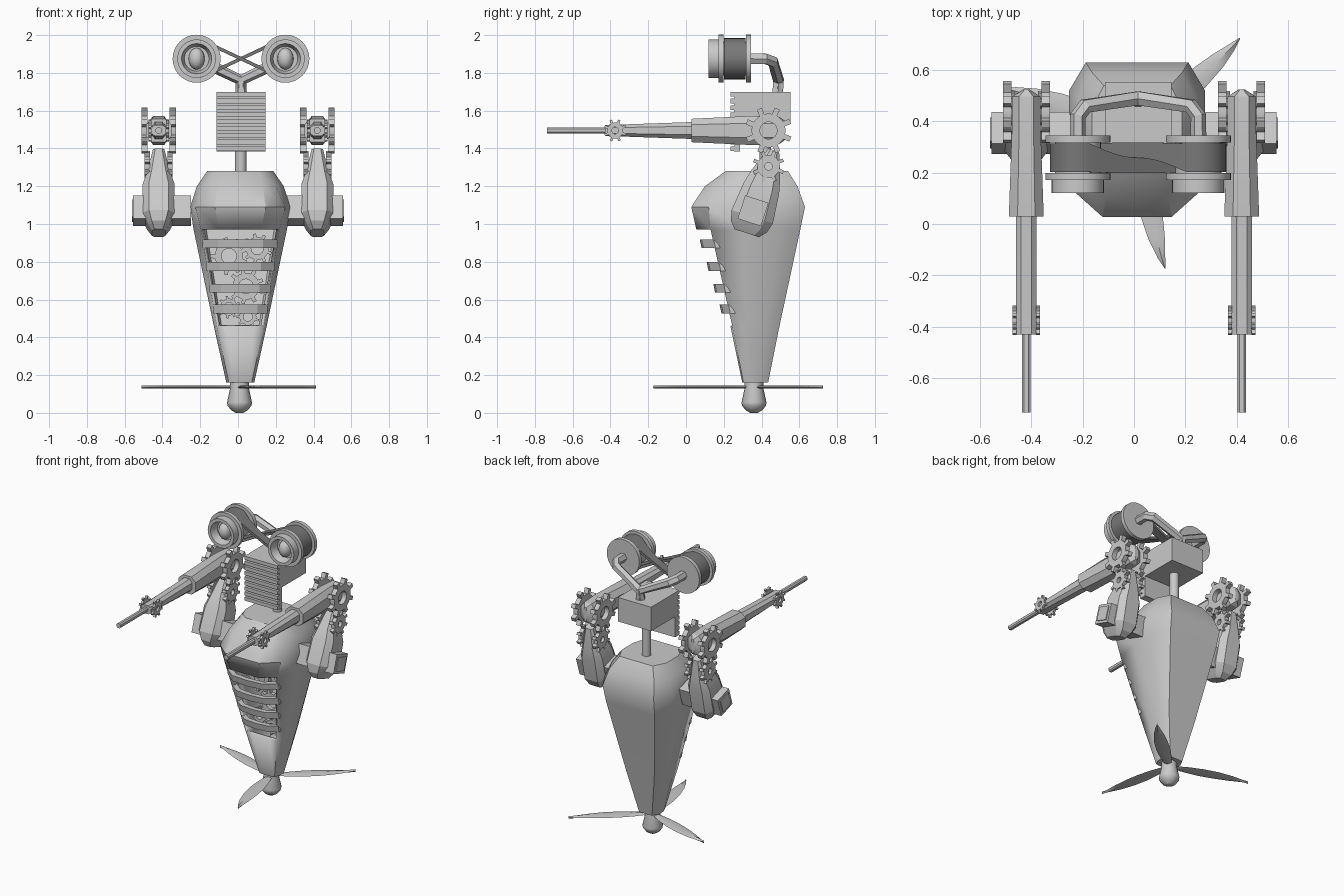
import bpy, bmesh, math
from mathutils import Vector, Matrix

if "Cube" in bpy.data.objects:
    bpy.data.objects.remove(bpy.data.objects["Cube"])


def colour(name, v):
    m = bpy.data.materials.new(name)
    m.diffuse_color = (v, v, v, 1)
    m.use_nodes = True
    m.node_tree.nodes["Principled BSDF"].inputs["Base Color"].default_value = m.diffuse_color
    return m


GREY = colour("plain_grey", 0.59)
DARK = colour("dark_rubber", 0.19)
CX = 0.012  # slight sideways offset of body and head


def finish(name, bm, smooth=30, mat=GREY):
    bmesh.ops.recalc_face_normals(bm, faces=bm.faces)
    me = bpy.data.meshes.new(name)
    bm.to_mesh(me)
    bm.free()
    me.materials.append(mat)
    ob = bpy.data.objects.new(name, me)
    bpy.context.collection.objects.link(ob)
    if smooth:
        bpy.ops.object.select_all(action='DESELECT')
        ob.select_set(True)
        bpy.context.view_layer.objects.active = ob
        bpy.ops.object.shade_smooth_by_angle(angle=math.radians(smooth))
    return ob


def loft(name, rings, smooth=30, closed=False, skip=None, mat=GREY):
    """Skin a list of equal point rings; closed joins last to first."""
    bm = bmesh.new()
    vs = [[bm.verts.new(p) for p in r] for r in rings]
    n = len(vs[0])
    for i in range(len(vs) if closed else len(vs) - 1):
        a, b = vs[i], vs[(i + 1) % len(vs)]
        for j in range(n):
            if not (skip and skip(i, j)):
                bm.faces.new((a[j], a[(j + 1) % n], b[(j + 1) % n], b[j]))
    if not closed:
        bm.faces.new(vs[0])
        bm.faces.new(vs[-1])
    return finish(name, bm, smooth, mat)


def lathe(name, prof, origin, axis, seg=32):
    """Spin (distance, radius) pairs about the Y or Z axis."""
    rings = []
    for d, r in prof:
        ring = []
        for k in range(seg):
            a = 2 * math.pi * k / seg
            c, s = r * math.cos(a), r * math.sin(a)
            ring.append(Vector(origin) + Vector((c, d, s) if axis == 'Y' else (c, s, d)))
        rings.append(ring)
    return loft(name, rings)


def box(name, size, center, rot_x=0):
    bm = bmesh.new()
    m = Matrix.Translation(center) @ Matrix.Rotation(rot_x, 4, 'X') @ Matrix.Diagonal((*size, 1))
    bmesh.ops.create_cube(bm, size=1, matrix=m)
    return finish(name, bm, 0)


def gear(name, center, axis, r_out, r_root, r_hole, thick, teeth=8):
    """Toothed wheel with a hole, facing X or Y."""
    outer, inner = [], []
    for t in range(teeth):
        for f, r in ((0.0, r_root), (0.28, r_root), (0.33, r_root), (0.37, r_out),
                     (0.66, r_out), (0.72, r_root)):
            a = 2 * math.pi * (t + f) / teeth
            outer.append((r * math.cos(a), r * math.sin(a)))
            inner.append((r_hole * math.cos(a), r_hole * math.sin(a)))

    def place(loop, d):
        return [Vector(center) + Vector((d, u, v) if axis == 'X' else (u, d, v)) for u, v in loop]
    h = thick / 2
    return loft(name, [place(outer, -h), place(outer, h), place(inner, h), place(inner, -h)],
                30, closed=True)


def tube(name, pts, r):
    cu = bpy.data.curves.new(name, 'CURVE')
    cu.dimensions = '3D'
    cu.bevel_depth, cu.bevel_resolution, cu.use_fill_caps = r, 1, True
    sp = cu.splines.new('POLY')
    sp.points.add(len(pts) - 1)
    for p, co in zip(sp.points, pts):
        p.co = (*co, 1)
    sp.use_smooth = False
    cu.materials.append(GREY)
    ob = bpy.data.objects.new(name, cu)
    bpy.context.collection.objects.link(ob)
    return ob


def octagon(hu, hv, k=0.5):
    return [(hu * a, hv * b) for a, b in ((1, -k), (1, k), (k, 1), (-k, 1),
                                          (-1, k), (-1, -k), (-k, -1), (k, -1))]


def lerp(a, b, t):
    return a + (b - a) * t


# Body: tapered shell with an open front between the ribs
sections = [
    (1.28, (.10, .21), (.15, .25), (.175, .32), (.175, .45), (.13, .54)),
    (1.20, (.12, .10), (.19, .16), (.23, .30), (.225, .49), (.175, .59)),
    (1.09, (.135, .028), (.238, .12), (.265, .30), (.265, .52), (.20, .63)),
    (0.97, (.11, .055), (.208, .13), (.247, .30), (.246, .50), (.19, .605)),
    (0.46, (.07, .235), (.125, .245), (.14, .32), (.14, .43), (.11, .495)),
    (0.16, (.04, .298), (.06, .305), (.074, .34), (.074, .39), (.05, .435)),
]
rings = []
for z, *half in sections:
    rings.append([(CX + x, y, z) for x, y in half] + [(CX - x, y, z) for x, y in reversed(half)])
body = loft("body", rings, 35, skip=lambda i, j: i == 3 and j in (0, 8, 9))
shell = body.modifiers.new("shell", 'SOLIDIFY')
shell.thickness, shell.offset = 0.02, -1

# Ribs across the opening
for z in (.895, .775, .66, .55):
    t = (.97 - z) / .51
    xd, yd = lerp(.213, .13, t), lerp(.13, .245, t)
    xf, yf = lerp(.125, .085, t), lerp(.05, .205, t)
    path = [(-xd, yd + .02), (-xd, yd), (-xf, yf + .01), (0, yf), (xf, yf + .01), (xd, yd), (xd, yd + .02)]
    loft("rib", [[(CX + x, y, z + .023), (CX + x, y + .01, z - .023),
                  (CX + x * .92, y + .045, z - .023), (CX + x * .92, y + .035, z + .023)]
                 for x, y in path], 20)

# Clockwork inside the body
for x, z, r in ((-.06, .83, .10), (.09, .87, .08), (.03, .67, .095), (-.06, .56, .06), (.04, .51, .06)):
    gear("inner_gear", (CX + x, .32, z), 'Y', r, r * .75, r * .4, .03, 9)

# Propeller hub and three swept blades
lathe("propeller_hub", [(.17, .05), (.13, .05), (.055, .066), (.04, .064), (.015, .045), (0, .02)],
      (.008, .36, 0), 'Z', 16)
blade = [(.03, -.02, .02), (.12, -.04, .033), (.22, -.052, .04), (.32, -.052, .036),
         (.42, -.04, .025), (.50, -.02, .01), (.545, -.002, .002)]
for deg in (-78, 42, 162):
    m = Matrix.Translation((.008, .36, .137)) @ Matrix.Rotation(math.radians(deg), 4, 'Z')
    loft("propeller_blade", [[m @ Vector(p) for p in ((r, a, 0), (r, (a + b) / 2, .009),
                              (r, b, 0), (r, (a + b) / 2, -.009))] for r, a, b in blade])

# Neck, head block and slatted mouth
lathe("neck", [(1.26, .03), (1.56, .03)], (CX + .003, .42, 0), 'Z', 16)
HX = .016
box("head", (.26, .298, .17), (HX, .404, 1.615))
box("mouth_plate", (.26, .03, .315), (HX, .27, 1.5425))
for i in range(9):
    box("mouth_slat", (.26, .022, .025), (HX, .246, 1.398 + i * .0362))

# Eyes: flanged spools with a recessed lens
EZ, ER = 1.875, .235
for s in (-1, 1):
    ex = HX + s * ER
    lathe("eye_spool", [(.345, .127), (.318, .127), (.318, .09), (.198, .09), (.198, .127), (.172, .127),
                        (.172, .102), (.12, .102), (.12, .08), (.175, .065), (.175, .01)], (ex, 0, EZ), 'Y')
    bm = bmesh.new()
    bmesh.ops.create_uvsphere(bm, u_segments=16, v_segments=10, radius=.05,
                              matrix=Matrix.Translation((ex, .17, EZ)) @ Matrix.Diagonal((.85, .9, 1.15, 1)))
    finish("lens", bm, 60)
    # Stalk from the spool to the head
    tube("eye_stalk", [(ex, .34, EZ), (ex, .42, EZ), (ex - s * .03, .46, EZ - .015),
                       (HX, .49, 1.76), (HX, .485, 1.69)], .031)

# Crossed drive belt around both spools, strands parting at the crossing
BR = .1
cross = math.acos(BR / ER)
belt = []
for s in (1, -1):
    arc = []
    for k in range(25):
        a = (math.pi - cross) * (k / 12 - 1)
        nx, nz = s * math.cos(a), math.sin(a)
        arc.append((HX + s * ER + s * BR * nx * s, EZ + BR * nz, nx, nz, 0))
    x0, z0, nx0, nz0, _ = arc[-1]
    for k in range(1, 12):  # straight strand to the other spool
        t = k / 12
        x, z = lerp(x0, 2 * HX - x0, t), lerp(z0, 2 * EZ - z0, t)
        arc.append((x, z, nx0, nz0, math.sin(math.pi * t)))
    for x, z, nx, nz, w in arc:
        yc, hw = .258 + s * .03 * w, .056 - .026 * w
        ox, oz = s * nx * s * .009, nz * .009
        f = 1 if s > 0 else -1  # keep the same face outermost through the crossing
        ox, oz = ox * f, oz * f
        belt.append([(x + ox, yc - hw, z + oz), (x + ox, yc + hw, z + oz),
                     (x - ox, yc + hw, z - oz), (x - ox, yc - hw, z - oz)])
loft("drive_belt", belt, 30, closed=True, mat=DARK)

# Arms, mirrored left and right
TILT = math.radians(-18)
for s in (-1, 1):
    ax = s * .42
    # Shoulder block through the upper arm, with an inset end plate
    box("shoulder_block", (.305, .13, .13), (s * .4025, .355, 1.07), TILT)
    box("shoulder_plate", (.008, .095, .095), (s * .557, .355, 1.07), TILT)
    # Teardrop upper arm, tilted about the lower gear
    m = Matrix.Translation((ax, .437, 1.305)) @ Matrix.Rotation(TILT, 4, 'X')
    loft("upper_arm", [[m @ Vector((u, v, d)) for u, v in octagon(hx, hy, .6)]
                       for d, hx, hy in ((.09, .03, .03), (-.04, .06, .078), (-.12, .085, .098),
                                         (-.28, .085, .115), (-.335, .06, .1), (-.372, .036, .068))], 20)
    # Forearm, slimmer barrel and rod
    EY, AZ = .437, 1.495
    for name, secs in (
        ("forearm", ((.525, .012, .05), (.497, .055, .07), (.37, .056, .078), (.03, .068, .062))),
        ("barrel", ((.04, .04, .045), (-.33, .04, .032), (-.43, .04, .03))),
        ("rod", ((-.42, .016, .016), (-.735, .016, .016))),
    ):
        loft(name, [[(ax + u, y, AZ + v) for u, v in octagon(hx, hz)] for y, hx, hz in secs], 20)
    # Paired gears at elbow and wrist
    for t in (-1, 1):
        gear("elbow_gear", (ax + t * .075, EY, AZ), 'X', .125, .09, .045, .033, 8)
        gear("lower_gear", (ax + t * .06, EY, 1.305), 'X', .085, .06, .02, .028, 8)
        gear("wrist_gear", (ax + t * .046, -.375, AZ), 'X', .06, .042, .018, .016, 8)
